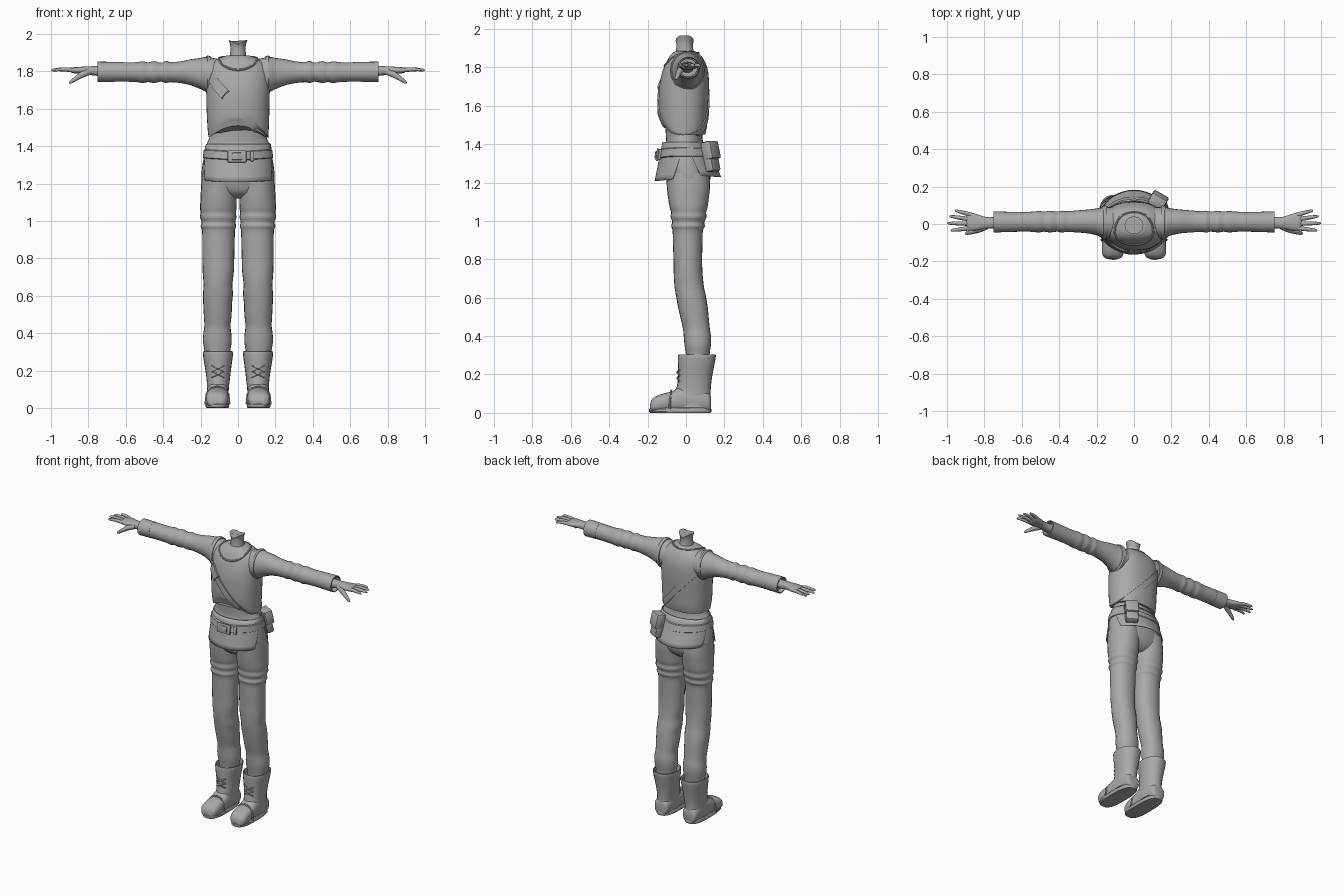
import bpy, bmesh, math
from mathutils import Vector, Matrix
from mathutils.bvhtree import BVHTree

grey = bpy.data.materials.new("plain grey")
grey.diffuse_color = (0.4, 0.4, 0.4, 1)


def finish(name, verts, faces, mirror=False, solid=0, angle=40):
    """Make a smooth object, optionally mirrored left/right or thickened."""
    me = bpy.data.meshes.new(name)
    me.from_pydata([tuple(v) for v in verts], [], faces)
    bm = bmesh.new()
    bm.from_mesh(me)
    bmesh.ops.recalc_face_normals(bm, faces=bm.faces)
    bm.to_mesh(me)
    bm.free()
    ob = bpy.data.objects.new(name, me)
    bpy.context.collection.objects.link(ob)
    me.materials.append(grey)
    if solid:
        m = ob.modifiers.new("thickness", 'SOLIDIFY')
        m.thickness, m.offset = solid, 1
    if mirror:
        ob.modifiers.new("mirror", 'MIRROR').use_mirror_merge = False
    bpy.ops.object.select_all(action='DESELECT')
    ob.select_set(True)
    bpy.context.view_layer.objects.active = ob
    bpy.ops.object.shade_smooth_by_angle(angle=math.radians(angle))
    return ob


def quads(rings, n, caps=True):
    f = [(r*n+i, r*n+(i+1) % n, (r+1)*n+(i+1) % n, (r+1)*n+i)
         for r in range(rings-1) for i in range(n)]
    if caps:
        f += [tuple(range(n)), tuple((rings-1)*n+i for i in range(n))]
    return f


def spline(rows, steps):
    out = []
    for k in range(len(rows)-1):
        a, b, c, d = (rows[min(max(k+j, 0), len(rows)-1)] for j in (-1, 0, 1, 2))
        for s in range(steps):
            t = s/steps
            out.append([q+.5*t*(r-p+t*(2*p-5*q+4*r-s_+t*(3*(q-r)+s_-p)))
                        for p, q, r, s_ in zip(a, b, c, d)])
    return out+[rows[-1]]


def loft(name, axis, rows, n=24, power=2.0, steps=3, shape=None, **kw):
    """Rows are (position on axis, low and high of each cross direction)."""
    rows = spline(rows, steps)
    verts = []
    for t, a0, a1, b0, b1 in rows:
        for i in range(n):
            g = 2*math.pi*i/n
            c, s = math.cos(g), math.sin(g)
            u = (a0+a1)/2+(a1-a0)/2*math.copysign(abs(c)**(2/power), c)
            v = (b0+b1)/2+(b1-b0)/2*math.copysign(abs(s)**(2/power), s)
            p = {'x': (t, u, v), 'y': (u, t, v), 'z': (u, v, t)}[axis]
            verts.append(shape(Vector(p)) if shape else Vector(p))
    return finish(name, verts, quads(len(rows), n), **kw)


def tube(name, pts, radii, n=10, closed=False, **kw):
    pts = [Vector(p) for p in pts]
    verts, m = [], len(pts)
    for k, p in enumerate(pts):
        d = (pts[(k+1) % m]-pts[k-1]) if closed else pts[min(k+1, m-1)]-pts[max(k-1, 0)]
        q = d.to_track_quat('Z', 'Y')
        for i in range(n):
            g = 2*math.pi*i/n
            verts.append(p+q @ Vector((math.cos(g), math.sin(g), 0))*radii[k])
    return finish(name, verts, quads(m, n), **kw)


def block(name, loc, size, rot=(0, 0, 0), bevel=.006):
    bm = bmesh.new()
    bmesh.ops.create_cube(bm, size=1)
    bmesh.ops.scale(bm, vec=size, verts=bm.verts)
    bmesh.ops.bevel(bm, geom=bm.edges[:], offset=bevel, segments=2, affect='EDGES', profile=.5)
    r = Matrix.Rotation(rot[2], 3, 'Z') @ Matrix.Rotation(rot[1], 3, 'Y') @ Matrix.Rotation(rot[0], 3, 'X')
    verts = [r @ v.co+Vector(loc) for v in bm.verts]
    bm.verts.index_update()
    faces = [[v.index for v in f.verts] for f in bm.faces]
    bm.free()
    return finish(name, verts, faces)


# Vest: hem rises towards the centre of the front
def hem_arch(p):
    if p.z < 1.56 and p.y < 0:
        p.z += .06*max(0, 1-(p.x/.15)**2)*min(1, (1.56-p.z)/.08)
    return p


vest = loft("vest", 'z', [
    (1.45, -.158, .162, -.125, .10), (1.50, -.163, .165, -.138, .11), (1.60, -.168, .168, -.143, .115),
    (1.70, -.17, .17, -.14, .12), (1.78, -.17, .17, -.122, .115), (1.83, -.158, .158, -.10, .098),
    (1.865, -.115, .115, -.08, .075), (1.885, -.06, .06, -.055, .045)], n=40, power=2.3, shape=hem_arch)
bvh = BVHTree.FromPolygons([v.co for v in vest.data.vertices], [p.vertices for p in vest.data.polygons])

# Shirt waist and pelvis
loft("waist", 'z', [(1.36, -.17, .17, -.12, .11), (1.41, -.168, .168, -.105, .09),
                    (1.45, -.152, .152, -.105, .085), (1.52, -.15, .15, -.11, .09)], n=32)
loft("pelvis", 'z', [(1.12, -.06, .06, -.03, .07), (1.15, -.15, .15, -.08, .105), (1.20, -.192, .192, -.10, .125),
                     (1.28, -.193, .193, -.115, .125), (1.36, -.178, .178, -.12, .11), (1.40, -.165, .165, -.11, .10)],
     n=32, power=2.2)

# Neck with a notched rim
def notch(p):
    if p.z > 1.95:
        p.z -= .027*max(0, 1-abs(p.x)/.045)
    return p


loft("neck", 'z', [(1.83, -.06, .06, -.065, .055), (1.875, -.046, .046, -.055, .042), (1.91, -.041, .041, -.05, .036),
                   (1.94, -.042, .042, -.05, .036), (1.967, -.05, .05, -.054, .04)], shape=notch)

# Collar seam lying on the vest
collar = []
for i in range(40):
    g = 2*math.pi*i/40
    p = Vector((.088*math.cos(g), -.02+.085*math.sin(g), 1.84+.035*math.sin(g)))
    collar.append(bvh.find_nearest(p)[0])
tube("collar", collar+collar[:1], [.006]*41, n=8)


# Bands wrapped round the vest in a slanted plane
def wrap(name, centre, u, width, lift, a0=0, a1=2*math.pi, n=72):
    u = Vector(u).normalized()
    side = Vector((-u.z, 0, u.x))
    verts, count = [], 0
    for i in range(n+1):
        g = a0+(a1-a0)*i/n
        d = u*math.cos(g)+Vector((0, 1, 0))*math.sin(g)
        pair = [bvh.ray_cast(Vector(centre)+side*o, d)[0] for o in (-width/2, width/2)]
        if None in pair:
            continue
        mid = sum(pair, Vector())/2
        pair = [p+d*lift for p in pair]
        verts += pair+[pair[1]-d*(lift+.006), pair[0]-d*(lift+.006)]
        count += 1
    return finish(name, verts, quads(count, 4))


wrap("shoulder_strap", (0, 0, 1.60), (.67, 0, -.74), .04, .007)
wrap("strap_buckle", (0, 0, 1.60), (.67, 0, -.74), .056, .014, 1.17*math.pi, 1.30*math.pi, 10)

# Sleeves with soft wrinkles and open cuffs
loft("sleeve", 'x', [
    (.10, -.08, .09, 1.69, 1.865), (.165, -.075, .09, 1.69, 1.877), (.20, -.06, .083, 1.705, 1.872),
    (.25, -.05, .077, 1.725, 1.865), (.31, -.045, .072, 1.738, 1.853), (.36, -.042, .068, 1.742, 1.85),
    (.385, -.046, .071, 1.738, 1.855), (.41, -.041, .066, 1.745, 1.846), (.45, -.045, .07, 1.738, 1.855),
    (.48, -.041, .066, 1.743, 1.848), (.51, -.045, .069, 1.738, 1.853), (.56, -.041, .065, 1.744, 1.848),
    (.66, -.042, .064, 1.745, 1.85), (.70, -.043, .065, 1.745, 1.85)], mirror=True)
loft("cuff", 'x', [(.66, -.043, .065, 1.744, 1.851), (.75, -.045, .067, 1.743, 1.852),
                   (.75, -.039, .061, 1.749, 1.846), (.72, -.037, .059, 1.751, 1.844)], steps=1, mirror=True)
# Armhole edging
loft("armhole", 'x', [(.145, -.082, .097, 1.685, 1.88), (.163, -.084, .099, 1.682, 1.885),
                      (.172, -.078, .093, 1.69, 1.88)], steps=1, mirror=True)

# Hands
loft("palm", 'x', [(.71, -.026, .04, 1.772, 1.83), (.77, -.024, .036, 1.778, 1.828), (.81, -.028, .042, 1.783, 1.826),
                   (.85, -.035, .056, 1.787, 1.824), (.885, -.033, .058, 1.791, 1.821), (.895, -.022, .046, 1.798, 1.815)],
     n=20, power=2.4, mirror=True)
for name, y0, y1, x0, x1 in (("index", -.022, -.035, .875, .982), ("middle", .002, .004, .88, 1.0),
                             ("ring", .026, .042, .88, .988), ("little", .046, .073, .86, .958)):
    pts = [(x0+(x1-x0)*t, y0+(y1-y0)*t, 1.805+.006*math.sin(3*t)) for t in (0, .35, .7, .93, 1)]
    tube(name+"_finger", pts, [.012, .0115, .0095, .007, .002], mirror=True)
tube("thumb", [(.79, -.012, 1.80), (.83, -.03, 1.785), (.865, -.042, 1.763), (.895, -.05, 1.742), (.902, -.052, 1.736)],
     [.018, .017, .0125, .009, .002], mirror=True)

# Trouser legs with gathered bands above the knee
loft("trouser_leg", 'z', [
    (.24, .05, .17, .005, .12), (.30, .042, .178, 0, .122), (.355, .034, .187, -.008, .13), (.40, .036, .185, -.012, .13),
    (.44, .040, .180, -.016, .124), (.50, .034, .183, -.03, .118), (.56, .032, .186, -.043, .112), (.61, .027, .187, -.052, .103),
    (.66, .030, .184, -.06, .093), (.73, .022, .189, -.064, .086), (.80, .020, .190, -.065, .084), (.88, .018, .191, -.068, .086),
    (.95, .016, .192, -.07, .088), (.972, .010, .20, -.077, .098), (.995, .014, .194, -.072, .096), (1.02, .008, .204, -.08, .107),
    (1.045, .012, .20, -.078, .105), (1.07, .008, .203, -.085, .112), (1.13, .007, .20, -.095, .12), (1.18, .004, .198, -.10, .125),
    (1.25, .002, .192, -.105, .122)], power=2.15, mirror=True)

# Tunic skirt: long front and back flaps with side slits
n, levels, verts = 72, 8, []
for k in range(levels):
    for i in range(n):
        g = 2*math.pi*i/n
        c, s = math.cos(g), math.sin(g)
        f = min(1, max(0, (abs(s)-.18)/.25))
        hem = 1.36-f*(.145 if s < 0 else .125)-.015*max(0, abs(s)-.5)
        z = 1.41+(hem-1.41)*k/(levels-1)
        t = (1.41-z)/.2
        verts.append(((.166+.028*t**.7)*c, (.118+.04*t if s < 0 else .105+.08*t)*s, z))
finish("tunic_skirt", verts, quads(levels, n, False), solid=.005)

# Belt and buckle
def tilt(p):
    p.z += .012*abs(p.x)/.18 - .005
    return p


loft("belt", 'z', [(1.328, -.182, .182, -.144, .142), (1.332, -.188, .188, -.149, .147),
                   (1.372, -.183, .183, -.141, .133), (1.376, -.176, .176, -.134, .126)],
     n=40, steps=1, shape=tilt)
block("buckle_plate", (-.005, -.148, 1.345), (.10, .014, .066), (-.12, 0, 0))
block("buckle_centre", (-.005, -.155, 1.345), (.055, .014, .04), (-.12, 0, 0))
block("belt_loop", (.075, -.138, 1.347), (.022, .016, .056), (-.12, 0, .2))

# Hip pouch with flap
turn = (math.radians(13), 0, math.radians(-30))
block("pouch", (.128, .128, 1.335), (.085, .05, .16), turn, .012)
block("pouch_flap", (.131, .131, 1.367), (.092, .056, .095), turn, .01)

# Boots
loft("boot_shaft", 'z', [
    (.03, .05, .168, -.06, .128), (.09, .05, .167, -.06, .128), (.14, .045, .167, -.047, .13), (.20, .038, .174, -.04, .138),
    (.26, .03, .184, -.042, .15), (.298, .026, .188, -.042, .156), (.303, .03, .184, -.038, .152),
    (.298, .034, .18, -.034, .147), (.25, .04, .175, -.025, .14)], steps=2, power=2.2, mirror=True)
loft("boot_foot", 'y', [
    (.13, .075, .145, .01, .08), (.115, .058, .16, .004, .11), (.05, .05, .168, .004, .13), (-.03, .05, .168, .004, .135),
    (-.07, .05, .168, .004, .113), (-.12, .05, .172, .004, .10), (-.16, .056, .17, .004, .085),
    (-.18, .07, .157, .006, .066), (-.188, .09, .137, .012, .04)], power=2.5, mirror=True)
loft("boot_sole", 'z', [(0, .052, .168, -.186, .128), (.006, .047, .173, -.192, .132), (.02, .047, .173, -.192, .132),
                        (.026, .052, .168, -.186, .128)], n=32, steps=1, power=2.8, mirror=True)
tube("toe_seam", [(.046, -.085, .02), (.052, -.083, .075), (.075, -.08, .105), (.11, -.077, .115),
                  (.145, -.08, .105), (.168, -.083, .075), (.174, -.085, .02)], [.006]*7, n=8, mirror=True)

# Crossed boot laces
for k, z in enumerate((.165, .195)):
    for s in (-1, 1):
        tube("lace_%d_%s" % (k, "in" if s < 0 else "out"),
             [(.107-s*.034, -.034, z), (.107, -.046, z+.015), (.107+s*.034, -.034, z+.03)], [.005]*3, n=6, mirror=True)
